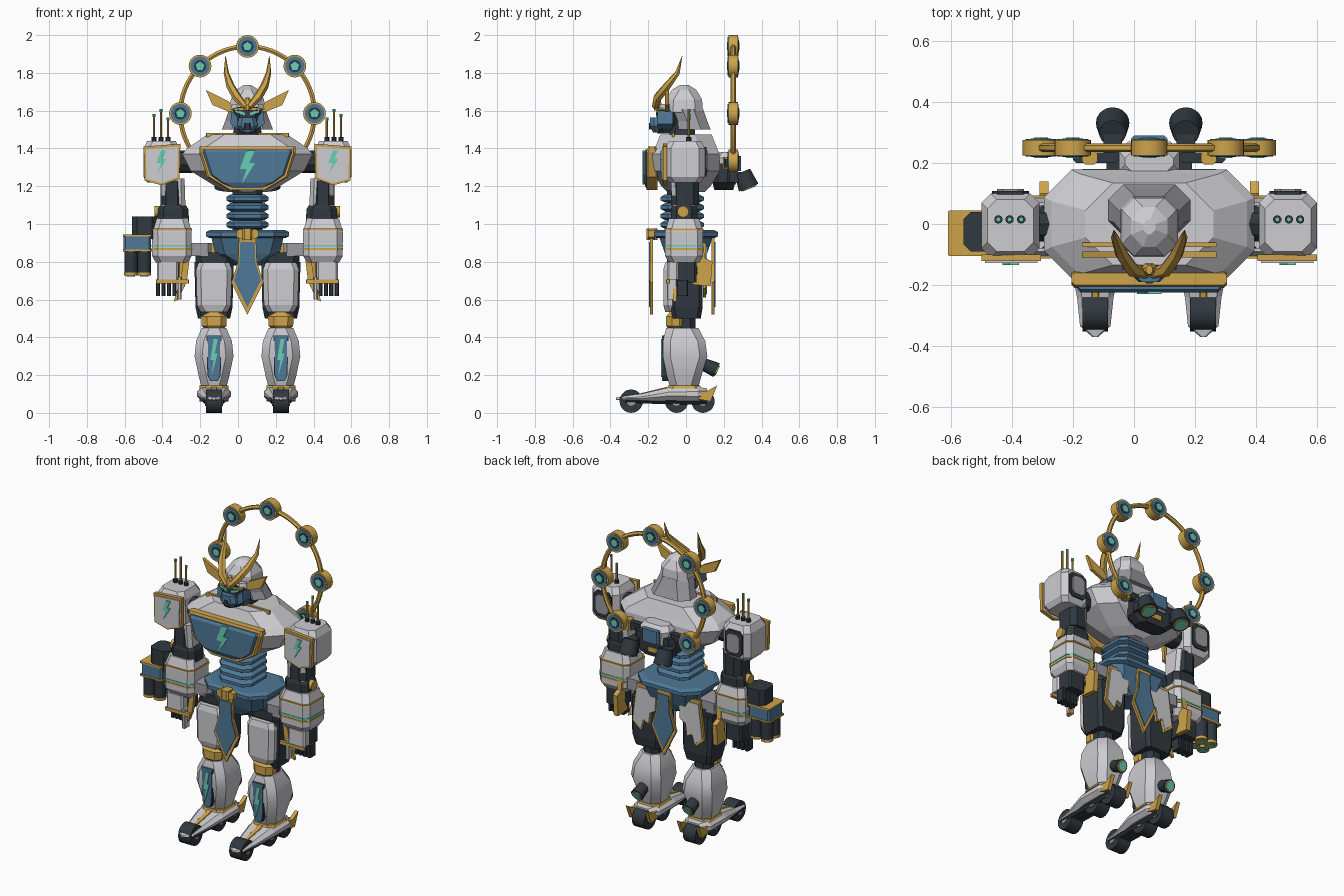
import bpy, bmesh, math
from mathutils import Vector, Matrix

if "Cube" in bpy.data.objects:
    bpy.data.objects.remove(bpy.data.objects["Cube"])

CENTRE = .05  # the body sits off centre because of the arm cannon


def material(name, *rgb):
    m = bpy.data.materials.new(name)
    m.use_nodes = True
    m.diffuse_color = (*rgb, 1)
    m.node_tree.nodes["Principled BSDF"].inputs["Base Color"].default_value = (*rgb, 1)
    return m


white = material("white armour", .61, .61, .64)
blue = material("steel blue", .08, .19, .31)
gold = material("gold trim", .62, .37, .07)
dark = material("dark metal", .03, .04, .05)
teal = material("teal glow", .14, .62, .45)
grey = material("grey armour", .33, .33, .36)


def finish(name, bm, color, smooth=False):
    bmesh.ops.recalc_face_normals(bm, faces=bm.faces)
    mesh = bpy.data.meshes.new(name)
    bm.to_mesh(mesh)
    bm.free()
    mesh.materials.append(color)
    if smooth:
        mesh.polygons.foreach_set("use_smooth", [True] * len(mesh.polygons))
        mesh.set_sharp_from_angle(angle=math.radians(35))
    ob = bpy.data.objects.new(name, mesh)
    ob.location.x = CENTRE
    bpy.context.collection.objects.link(ob)
    return ob


def loft(name, color, sections, x=0, b=0, ch=.03, axis="z", smooth=False):
    """Chamfered rectangles (position, half width, half depth, depth offset) joined along an axis."""
    bm = bmesh.new()
    rings = []
    for t, hw, hd, *off in sections:
        c = min(ch, hw * .8, hd * .8)
        o = off[0] if off else b
        ring = []
        for u, v in ((hw, hd - c), (hw - c, hd), (c - hw, hd), (-hw, hd - c),
                     (-hw, c - hd), (c - hw, -hd), (hw - c, -hd), (hw, c - hd)):
            ring.append(bm.verts.new((x + u, o + v, t) if axis == "z" else (x + u, t, o + v)))
        rings.append(ring)
    for lower, upper in zip(rings, rings[1:]):
        for i in range(len(lower)):
            bm.faces.new((lower[i - 1], lower[i], upper[i], upper[i - 1]))
    bm.faces.new(rings[0])
    bm.faces.new(rings[-1])
    return finish(name, bm, color, smooth)


def box(name, color, x, y, z, ch=.01):
    """Box from (low, high) ranges with chamfered upright edges."""
    hw, hd = abs(x[1] - x[0]) / 2, (y[1] - y[0]) / 2
    return loft(name, color, [(t, hw, hd) for t in z], sum(x) / 2, sum(y) / 2, ch)


def plate(name, color, outline, lo, hi, axis="y"):
    """Outline extruded across its plane."""
    bm = bmesh.new()
    ends = [[bm.verts.new((u, d, v) if axis == "y" else (d, u, v)) for u, v in outline] for d in (lo, hi)]
    for i in range(len(outline)):
        bm.faces.new((ends[0][i - 1], ends[0][i], ends[1][i], ends[1][i - 1]))
    for end in ends:
        bm.faces.new(end)
    return finish(name, bm, color)


def framed(name, color, outline, back, front, k=.84):
    """Gold bordered plate with a raised coloured middle."""
    mid = sum((Vector(p) for p in outline), Vector((0, 0))) / len(outline)
    plate(name + "_border", gold, outline, back, front)
    inner = [mid + (Vector(p) - mid) * k for p in outline]
    plate(name, color, inner, back, front + math.copysign(.006, front - back))


def cyl(name, color, at, r, depth, axis=(0, 0, 1), sides=20, r2=None):
    bm = bmesh.new()
    turn = Vector(axis).to_track_quat("Z", "Y").to_matrix().to_4x4()
    bmesh.ops.create_cone(bm, cap_ends=True, segments=sides, radius1=r, radius2=r if r2 is None else r2,
                          depth=depth, matrix=Matrix.Translation(at) @ turn)
    return finish(name, bm, color, True)


def tube(name, color, path, radii, size=1):
    curve = bpy.data.curves.new(name, "CURVE")
    curve.dimensions, curve.bevel_depth, curve.bevel_resolution = "3D", size, 1
    curve.use_fill_caps = True
    line = curve.splines.new("POLY")
    line.points.add(len(path) - 1)
    for p, co, r in zip(line.points, path, radii):
        p.co, p.radius = (*co, 1), r
    temp = bpy.data.objects.new(name, curve)
    bm = bmesh.new()
    bpy.context.collection.objects.link(temp)
    mesh = bpy.data.meshes.new_from_object(temp.evaluated_get(bpy.context.evaluated_depsgraph_get()))
    bm.from_mesh(mesh)
    bpy.data.objects.remove(temp)
    return finish(name, bm, color, True)


def bolt(name, x, y, z, w, h):
    shape = ((.9, 1), (-.1, 1), (-.9, -.1), (-.1, -.1), (-.7, -1), (.9, .25), (.2, .25))
    plate(name, teal, [(x + u * w, z + v * h) for u, v in shape], y, y + .008)


def thruster(name, at, r, axis):
    at, n = Vector(at), Vector(axis).normalized()
    cyl(name, dark, at, r * .8, .09, n, r2=r)
    cyl(name + "_rim", gold, at + n * .046, r * .8, .006, n)
    cyl(name + "_lens", teal, at + n * .05, r * .65, .006, n)


# Torso with chest plate
loft("torso", white, [(1.17, .11, .1), (1.2, .17, .13), (1.28, .3, .18), (1.37, .345, .178),
                      (1.4, .32, .165), (1.475, .21, .135)], ch=.09)
loft("chest_border", gold, [(1.18, .1, .03), (1.25, .215, .03), (1.38, .255, .03), (1.41, .255, .02)], b=-.18, ch=.01)
loft("chest_plate", blue, [(1.19, .08, .02), (1.22, .14, .035), (1.26, .195, .035), (1.38, .235, .035),
                           (1.395, .235, .025)], b=-.19, ch=.01)
bolt("chest_bolt", 0, -.23, 1.3, .045, .09)
box("collar_trim", gold, (-.22, .22), (-.075, -.06), (1.46, 1.482), .002)
loft("neck", dark, [(1.46, .08, .07), (1.56, .06, .06)], b=-.02)

# Abdomen rings, pelvis and belt
loft("spine_core", dark, [(.95, .08, .08), (1.19, .08, .08)], b=-.02)
for i in range(4):
    z = .975 + .046 * i
    loft(f"abdomen_ring_{i}", blue, [(z, .09, .09), (z + .012, .112, .115), (z + .03, .112, .115), (z + .044, .09, .09)],
         b=-.02, ch=.04)
loft("pelvis", blue, [(.78, .08, .08), (.84, .17, .11), (.925, .19, .14)], ch=.05)
loft("belt", blue, [(.925, .2, .15), (.935, .22, .17), (.958, .22, .17), (.968, .2, .15)], ch=.08)
box("belt_buckle", gold, (-.025, .025), (-.21, -.15), (.915, .975))
for s in (1, -1):
    plate("buckle_knot", gold, [(0, .945), (s * .035, .975), (s * .058, .965), (s * .058, .93), (s * .035, .92)], -.2, -.165)
cloth = [(-.045, .93), (-.05, .8), (-.085, .69), (0, .52), (.085, .69), (.05, .8), (.045, .93)]
framed("front_tabard", blue, cloth, -.175, -.19)
framed("back_tabard", blue, cloth, .135, .15)

# Head, helmet and mask
loft("helmet_dome", white, [(1.59, .095, .1), (1.66, .088, .095), (1.71, .06, .065), (1.735, .02, .025)], b=-.01, ch=.04)
loft("helmet_skirt", grey, [(1.5, .135, .085, .045), (1.545, .118, .078, .035), (1.61, .095, .08, .01)], ch=.05)
loft("helmet_brim", white, [(1.605, .09, .04), (1.635, .08, .03)], b=-.105, ch=.04)
loft("face", dark, [(1.48, .04, .05), (1.53, .07, .06), (1.62, .075, .05)], b=-.1, ch=.03)
loft("mask", blue, [(1.485, .03, .02), (1.52, .055, .035), (1.565, .045, .035)], b=-.155, ch=.02)
box("mask_vent", dark, (-.02, .02), (-.195, -.15), (1.5, 1.535))
box("brow_trim", gold, (-.08, .08), (-.155, -.1), (1.603, 1.613))
loft("crest", gold, [(1.6, .015, .02), (1.635, .03, .02), (1.67, .01, .015)], b=-.15)
for side, s in (("left", 1), ("right", -1)):
    plate(side + "_eye", teal, [(s * .012, 1.575), (s * .065, 1.59), (s * .065, 1.605), (s * .015, 1.59)], -.16, -.15)
    plate(side + "_cheek", blue, [(s * .045, 1.5), (s * .09, 1.53), (s * .085, 1.6), (s * .055, 1.57)], -.15, -.07)
    tube(side + "_horn", gold, [(s * x, y, z) for x, y, z in
         ((.01, -.165, 1.62), (.055, -.15, 1.67), (.09, -.1, 1.73), (.112, -.045, 1.8), (.116, -.02, 1.89))],
         (.8, 1.2, 1.1, .7, .05), .02)
    plate(side + "_helmet_fin", gold, [(s * x, z) for x, z in
          ((.06, 1.6), (.1, 1.65), (.22, 1.71), (.185, 1.63), (.1, 1.595))], -.11, -.09)

# Halo with discs
def on_halo(deg, r=.355):
    a = math.radians(deg)
    return r * math.cos(a), .25, 1.585 + r * math.sin(a)


arc = [on_halo(d) for d in range(-45, 226, 6)]
tube("halo_ring", gold, arc, [1] * len(arc), .014)
for d in range(-45, 226, 45):
    for part, color, r, depth, sides in (("rim", gold, .06, .052, 24), ("face", blue, .051, .058, 24),
                                         ("hub", dark, .033, .062, 12), ("glow", teal, .024, .066, 5)):
        cyl(f"halo_disc_{part}", color, on_halo(d), r, depth, (0, 1, 0), sides)

# Backpack
loft("backpack", dark, [(1.18, .09, .05), (1.22, .14, .06), (1.32, .14, .06)], b=.2)
loft("backpack_shell", white, [(1.27, .09, .065), (1.35, .1, .065), (1.38, .08, .04)], b=.205)
box("backpack_panel", blue, (-.06, .06), (.26, .29), (1.28, 1.36))
box("backpack_badge", gold, (-.035, .035), (.25, .265), (1.21, 1.24))
for side, s in (("left", 1), ("right", -1)):
    thruster(side + "_back_thruster", (s * .12, .315, 1.235), .055, (0, .4, -1))
    box(side + "_thruster_mount", dark, (s * .09, s * .15), (.22, .31), (1.22, 1.275))
    box(side + "_halo_bracket", dark, (s * .1, s * .25), (.2, .235), (1.3, 1.345))
    box(side + "_bracket_clip", gold, (s * .17, s * .22), (.195, .24), (1.29, 1.355))

    # Shoulders
    sx = s * .455
    loft(side + "_shoulder", white, [(1.22, .075, .085), (1.25, .095, .105), (1.4, .095, .105), (1.44, .075, .085)], sx, -.005)
    framed(side + "_shoulder_plate", white, [(s * x, z) for x, z in
           ((.355, 1.425), (.55, 1.41), (.545, 1.23), (.455, 1.205), (.36, 1.24))], -.1, -.122, .88)
    bolt(side + "_shoulder_bolt", sx, -.134, 1.33, .03, .06)
    for name, color, w, y in (("frame", dark, .06, .108), ("panel", grey, .045, .115)):
        loft(f"{side}_shoulder_back_{name}", color, [(.09, w, w * 1.3), (y, w, w * 1.3)], sx, 1.33, .02, "y")
    for x, top in ((.42, 1.555), (.458, 1.6), (.495, 1.575)):
        cyl(side + "_antenna_base", dark, (s * x, .015, 1.445), .014, .03, sides=10)
        cyl(side + "_antenna", gold, (s * x, .015, (top + 1.44) / 2), .006, top - 1.44, sides=8)
        cyl(side + "_antenna_tip", teal, (s * x, .015, top), .008, .016, sides=8)
    cyl(side + "_shoulder_joint", dark, (s * .34, 0, 1.33), .06, .1, (1, 0, 0), 10)

    # Arms and hands
    ax = s * .4
    loft(side + "_upper_arm", white, [(1.09, .065, .06), (1.24, .06, .07)], s * .393, -.01, .02)
    loft(side + "_upper_arm_core", dark, [(1.1, .06, .075), (1.23, .06, .075)], s * .4, -.005)
    loft(side + "_elbow", dark, [(1.0, .085, .07), (1.08, .08, .07), (1.11, .06, .06)], s * .393, -.01)
    cyl(side + "_elbow_cap", gold, (s * .476, -.015, 1.065), .03, .03, (1, 0, 0))
    loft(side + "_forearm", white, [(.795, .085, .08), (.83, .104, .1), (.96, .105, .1), (1.03, .085, .08)], ax, -.01)
    for z, color in ((.97, gold), (.885, teal), (.868, gold)):
        loft(side + "_forearm_band", color, [(z - .005, .107, .103), (z + .005, .107, .103)], ax, -.01)
    box(side + "_cuff", white, (s * .365, s * .48), (-.1, -.04), (.705, .8))
    box(side + "_palm", dark, (s * .36, s * .47), (-.05, .055), (.69, .8))
    for i in range(4):
        x = .375 + .029 * i
        box(side + "_finger", dark, (s * x, s * (x + .023)), (-.05, .01), (.62, .7), .005)
    box(side + "_guard_bar", gold, (s * .31, s * .485), (-.105, -.085), (.685, .705), .003)
    box(side + "_guard_tip", white, (s * .35, s * .37), (-.1, -.05), (.6, .72), .004)
    plate(side + "_forearm_blade", gold, [(s * x, z) for x, z in
          ((.3, .87), (.33, .87), (.35, .73), (.39, .59), (.365, .6), (.32, .7))], -.07, -.05)
    plate(side + "_forearm_fin", gold, [(.05, .85), (.09, .9), (.1, .82), (.14, .8), (.13, .67), (.03, .68), (.06, .74)],
          s * .33, s * .36, "x")

    # Hips and thighs
    lx = s * .177
    box(side + "_hip_block", grey, (s * .19, s * .32), (-.08, .08), (.83, .9), .02)
    loft(side + "_hip_joint", dark, [(.76, .095, .08), (.85, .1, .08)], lx)
    loft(side + "_thigh", dark, [(.5, .085, .075), (.56, .098, .085), (.8, .104, .085)], lx, .003, .02)
    loft(side + "_thigh_plate", white, [(.535, .07, .035), (.57, .09, .045), (.76, .095, .045), (.795, .08, .035)], lx, -.075, .025)
    framed(side + "_rear_skirt", white, [(s * x, z) for x, z in
           ((.07, .9), (.22, .9), (.25, .66), (.19, .61), (.17, .68), (.13, .66), (.12, .74), (.08, .76))], .09, .105, .88)
    loft(side + "_knee_joint", dark, [(.43, .055, .05), (.52, .055, .05)], lx)
    loft(side + "_knee_cap", gold, [(.435, .035, .03), (.46, .065, .05), (.51, .068, .05), (.535, .04, .03)], lx, -.055, .03)

    # Shins with calf thrusters
    loft(side + "_shin", white, [(.135, .065, .075, -.01), (.19, .08, .09, -.01), (.3, .103, .118, -.005),
                                 (.38, .095, .112, -.01), (.45, .065, .085, -.02)], lx, ch=.04, smooth=True)
    framed_shape = [(lx + u, z) for u, z in ((-.04, .41), (.04, .41), (.035, .2), (.02, .17), (-.02, .17), (-.035, .2))]
    plate(side + "_shin_frame", dark, framed_shape, -.122, -.09)
    plate(side + "_shin_panel", blue, [(lx + (x - lx) * .85, z) for x, z in framed_shape], -.127, -.09)
    bolt(side + "_shin_bolt", lx, -.133, .29, .022, .1)
    thruster(side + "_calf_thruster", (lx, .12, .245), .04, (0, 1, -.45))

    # Feet on wheels
    loft(side + "_foot", white, [(-.37, .01, .006, .075), (-.335, .05, .012, .077), (-.24, .06, .02, .08),
                                 (-.09, .09, .035, .1), (.06, .09, .038, .1), (.11, .06, .03, .1)], lx, axis="y", ch=.025)
    loft(side + "_sole", dark, [(-.32, .05, .012), (.11, .06, .02)], lx, .063, axis="y")
    loft(side + "_ankle_trim", gold, [(.13, .078, .09), (.145, .072, .084)], lx, -.01)
    loft(side + "_toe_trim", gold, [(-.24, .012, .004, .1), (-.1, .018, .004, .134)], lx, axis="y")
    for y in (-.29, -.05, .09):
        cyl(side + "_wheel", dark, (lx, y, .062), .062, .085, (1, 0, 0))
        cyl(side + "_wheel_hub", grey, (lx, y, .062), .025, .095, (1, 0, 0), 10)
    for u in (-.065, .065):
        plate(side + "_heel_wing", gold, [(.03, .08), (.13, .06), (.165, .145), (.11, .115), (.03, .12)],
              lx + u - .012, lx + u + .012, "x")

# Right arm cannon
box("cannon_mount", dark, (-.61, -.48), (-.09, .04), (.92, 1.04), .025)
box("cannon_band", blue, (-.655, -.51), (-.1, .04), (.865, .935))
for z in (.855, .935):
    box("cannon_trim", gold, (-.66, -.505), (-.105, .045), (z, z + .01), .004)
for x in (-.617, -.546):
    for y in (-.065, .005):
        cyl("cannon_barrel", dark, (x, y, .83), .035, .18)
        cyl("cannon_muzzle", gold, (x, y, .735), .036, .016)
        cyl("cannon_bore", teal, (x, y, .726), .022, .006)
